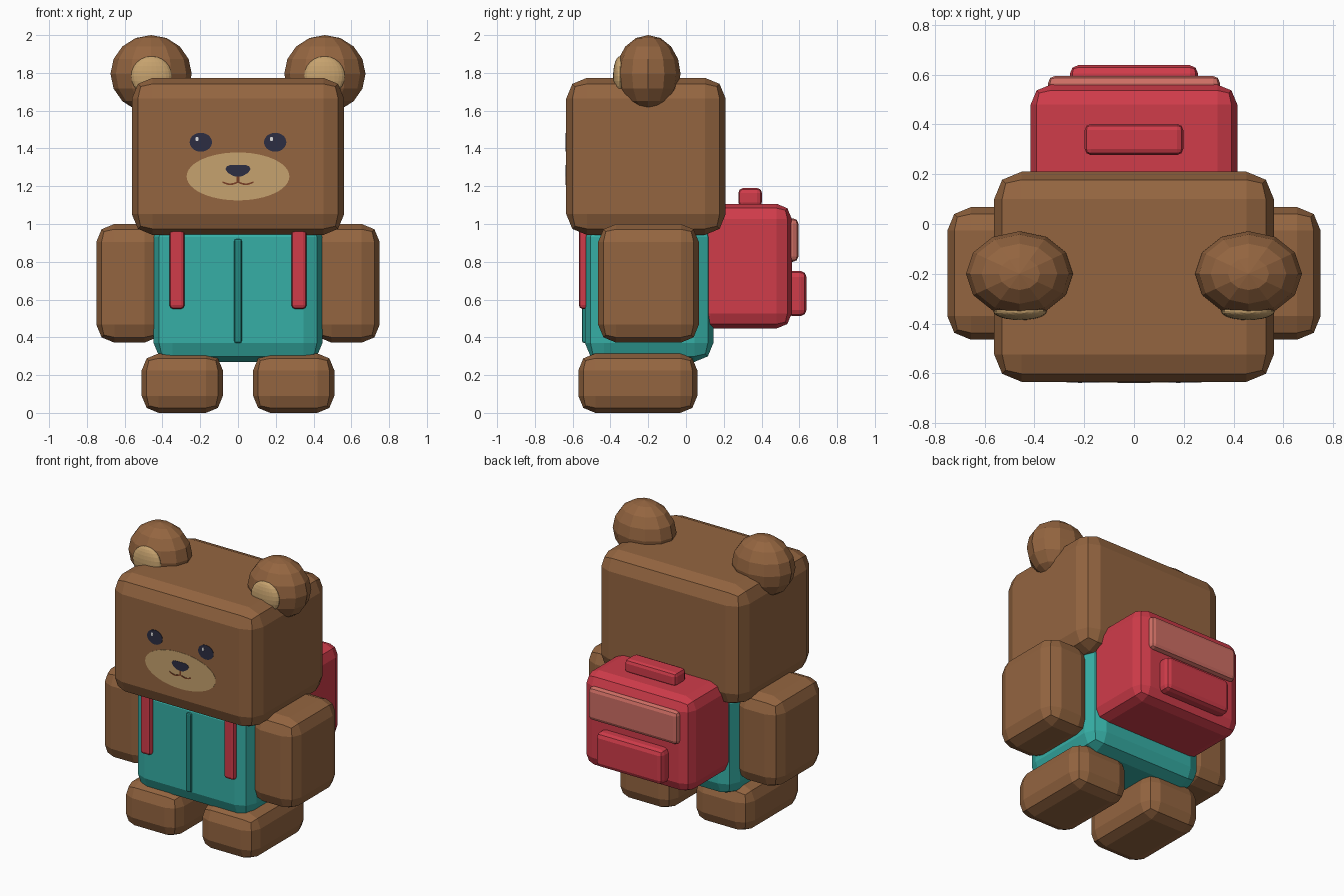
import bpy, bmesh, math
from mathutils import Matrix

if "Cube" in bpy.data.objects:
    bpy.data.objects.remove(bpy.data.objects["Cube"])


def material(name, hexa):
    rgb = [int(hexa[i:i + 2], 16) / 255 for i in (0, 2, 4)]
    lin = [c / 12.92 if c <= 0.04045 else ((c + 0.055) / 1.055) ** 2.4 for c in rgb]
    m = bpy.data.materials.new(name)
    m.diffuse_color = (*lin, 1)
    m.use_nodes = True
    m.node_tree.nodes["Principled BSDF"].inputs["Base Color"].default_value = m.diffuse_color
    return m


BROWN = material("brown fur", "946540")
TAN = material("tan fur", "C6A26E")
TEAL = material("teal cloth", "36AFA6")
DARK_TEAL = material("dark teal", "22877F")
RED = material("red cloth", "D03C4A")
SALMON = material("salmon trim", "CE6E64")
NAVY = material("dark navy", "2C2D42")
WHITE = material("off white", "E0E0E0")
MOUTH = material("mouth brown", "7A4026")


def finish(bm, name, mat):
    bmesh.ops.recalc_face_normals(bm, faces=bm.faces)
    me = bpy.data.meshes.new(name)
    bm.to_mesh(me)
    bm.free()
    me.materials.append(mat)
    ob = bpy.data.objects.new(name, me)
    bpy.context.collection.objects.link(ob)
    return ob


def block(name, mat, x, y, z, bevel):
    """Box between (min, max) ranges with two-step rounded edges."""
    bm = bmesh.new()
    bmesh.ops.create_cube(bm, size=1)
    for v in bm.verts:
        v.co = [(r[0] + r[1]) / 2 + c * (r[1] - r[0]) for c, r in zip(v.co, (x, y, z))]
    ob = finish(bm, name, mat)
    mod = ob.modifiers.new("rounded edges", 'BEVEL')
    mod.width, mod.segments, mod.limit_method = bevel, 2, 'NONE'
    return ob


def ball(name, mat, center, radii, seg, rings):
    bm = bmesh.new()
    bmesh.ops.create_uvsphere(bm, u_segments=seg, v_segments=rings, radius=1)
    bm.transform(Matrix.Translation(center) @ Matrix.Diagonal((*radii, 1)))
    return finish(bm, name, mat)


FACE = -0.634  # front plane of the head


def plate(name, mat, pts, lift):
    """Thin plate on the face from an x-z outline."""
    bm = bmesh.new()
    f = bm.faces.new([bm.verts.new((x, FACE - lift, z)) for x, z in pts])
    ext = bmesh.ops.extrude_face_region(bm, geom=[f], use_keep_orig=True)
    for v in ext["geom"]:
        if isinstance(v, bmesh.types.BMVert):
            v.co.y = FACE + 0.002
    return finish(bm, name, mat)


def ellipse(cx, cz, rx, rz, n=32):
    return [(cx + rx * math.cos(2 * math.pi * i / n), cz + rz * math.sin(2 * math.pi * i / n))
            for i in range(n)]


# head and body
block("head", BROWN, (-0.562, 0.562), (FACE, 0.21), (0.942, 1.774), 0.11)
block("body", TEAL, (-0.447, 0.447), (-0.535, 0.145), (0.27, 1.03), 0.1)
block("jacket_seam", DARK_TEAL, (-0.02, 0.02), (-0.55, -0.51), (0.37, 0.92), 0.01)

# paired limbs, ears, eyes and straps
for s, side in ((-1, "left"), (1, "right")):
    def mx(a, b):
        return tuple(sorted((s * a, s * b)))
    block("arm_" + side, BROWN, mx(0.40, 0.75), (-0.465, 0.068), (0.372, 1.0), 0.095)
    block("leg_" + side, BROWN, mx(0.08, 0.51), (-0.57, 0.06), (0.0, 0.315), 0.09)
    block("strap_" + side, RED, mx(0.283, 0.363), (-0.567, -0.515), (0.55, 1.02), 0.02)
    ball("ear_" + side, BROWN, (s * 0.46, -0.2, 1.795), (0.215, 0.171, 0.205), 12, 8)
    ball("inner_ear_" + side, TAN, (s * 0.458, -0.35, 1.783), (0.108, 0.036, 0.105), 24, 12)
    plate("eye_" + side, NAVY, ellipse(s * 0.197, 1.433, 0.059, 0.05), 0.003)
    plate("eye_glint_" + side, WHITE, ellipse(s * 0.197 - 0.02, 1.45, 0.009, 0.012, 12), 0.005)

# muzzle, nose and mouth
plate("muzzle", TAN, ellipse(0, 1.252, 0.272, 0.127, 48), 0.002)
plate("nose", NAVY, [(-0.04, 1.313), (0.04, 1.313), (0.06, 1.305), (0.066, 1.29), (0.055, 1.272),
                     (0.025, 1.254), (0, 1.25), (-0.025, 1.254), (-0.055, 1.272),
                     (-0.066, 1.29), (-0.06, 1.305)], 0.004)
plate("mouth_stem", MOUTH, [(-0.007, 1.255), (0.007, 1.255), (0.007, 1.218), (-0.007, 1.218)], 0.0035)
for s, side in ((-1, "left"), (1, "right")):
    arc = [(s * 0.083 * i / 8, 1.223 - 0.012 * math.sin(math.pi * i / 8)) for i in range(9)]
    plate("mouth_" + side, MOUTH,
          [(x, z + 0.004) for x, z in arc] + [(x, z - 0.005) for x, z in reversed(arc)], 0.0035)

# backpack
block("backpack", RED, (-0.415, 0.415), (0.05, 0.56), (0.447, 1.107), 0.08)
block("backpack_handle", RED, (-0.198, 0.198), (0.277, 0.402), (1.09, 1.19), 0.025)
block("backpack_flap", SALMON, (-0.345, 0.345), (0.53, 0.595), (0.8, 1.03), 0.028)
block("backpack_pocket", RED, (-0.257, 0.257), (0.53, 0.638), (0.512, 0.752), 0.033)
